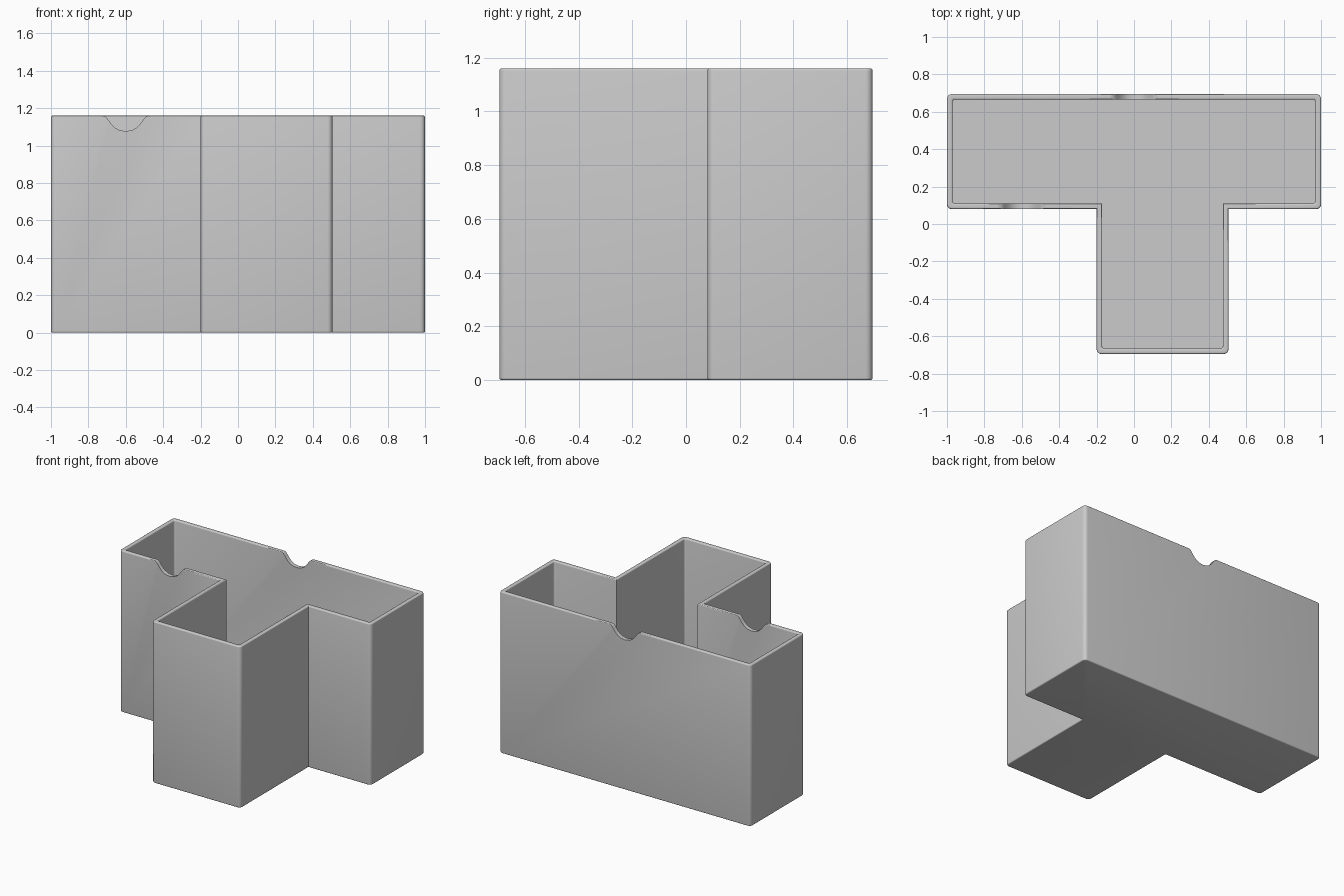
import bpy, bmesh
from math import cos, sin, pi
from mathutils import Vector

if "Cube" in bpy.data.objects:
    bpy.data.objects.remove(bpy.data.objects["Cube"])

HEIGHT, WALL, EDGE, FLOOR = 1.16, 0.03, 0.008, 0.03
CORNER, INNER_CORNER, ARC = 0.026, 0.012, 5

# T-shaped plan, counter-clockwise
PLAN = [Vector(p) for p in ((-1, 0.08), (-0.2, 0.08), (-0.2, -0.695), (0.505, -0.695),
                            (0.505, 0.08), (1, 0.08), (1, 0.695), (-1, 0.695))]

grey = bpy.data.materials.new("plain_grey")
grey.use_nodes = True
grey.diffuse_color = (0.6, 0.6, 0.6, 1)
grey.node_tree.nodes["Principled BSDF"].inputs["Base Color"].default_value = (0.6, 0.6, 0.6, 1)


def outline(inset):
    """Plan moved inward, with outward corners rounded and inward corners sharp."""
    radius = max(CORNER - inset, INNER_CORNER)
    points = []
    for i, p in enumerate(PLAN):
        a = (p - PLAN[i - 1]).normalized()
        b = (PLAN[(i + 1) % len(PLAN)] - p).normalized()
        na, nb = Vector((-a.y, a.x)), Vector((-b.y, b.x))
        corner = p + (na + nb) * inset
        if a.cross(b) < 0:
            points.append(corner)
            continue
        centre = corner + (na + nb) * radius
        for k in range(ARC + 1):
            t = k / ARC * pi / 2
            points.append(centre - (na * cos(t) + nb * sin(t)) * radius)
    return points


def make_object(name, bm):
    bmesh.ops.recalc_face_normals(bm, faces=bm.faces)
    mesh = bpy.data.meshes.new(name)
    bm.to_mesh(mesh)
    bm.free()
    mesh.materials.append(grey)
    obj = bpy.data.objects.new(name, mesh)
    bpy.context.collection.objects.link(obj)
    return obj


# Wall section: inset and height, from the underside over the rim to the floor
steps = [k / 4 * pi / 2 for k in range(5)]
section = [(EDGE * (1 - sin(t)), EDGE * (1 - cos(t))) for t in steps]
section += [(EDGE * (1 - cos(t)), HEIGHT - EDGE * (1 - sin(t))) for t in steps]
section += [(WALL - EDGE * (1 - sin(t)), HEIGHT - EDGE * (1 - cos(t))) for t in steps]
section += [(WALL, FLOOR)]

# Open box
bm = bmesh.new()
rings = [[bm.verts.new((p.x, p.y, z)) for p in outline(inset)] for inset, z in section]
for low, high in zip(rings, rings[1:]):
    for i in range(len(low)):
        bm.faces.new((low[i - 1], low[i], high[i], high[i - 1]))
bm.faces.new(rings[0])
bm.faces.new(rings[-1])
box = make_object("open_box", bm)


# Finger notches with a flared, rounded profile
half = ((0.13, 0), (0.115, 0.002), (0.105, 0.008), (0.095, 0.02), (0.085, 0.034), (0.072, 0.05),
        (0.056, 0.065), (0.038, 0.075), (0.019, 0.08), (0, 0.082))


def cut_notch(x, y):
    curve = [(-w, d) for w, d in half] + [(w, d) for w, d in half[-2::-1]]
    shape = [(x + w, HEIGHT - d) for w, d in curve] + [(x + 0.13, 1.3), (x - 0.13, 1.3)]
    bm = bmesh.new()
    face = bm.faces.new([bm.verts.new((px, y - 0.05, pz)) for px, pz in shape])
    moved = bmesh.ops.extrude_face_region(bm, geom=[face])["geom"]
    bmesh.ops.translate(bm, vec=(0, 0.1, 0),
                        verts=[v for v in moved if isinstance(v, bmesh.types.BMVert)])
    cutter = make_object("notch_cutter", bm)
    cutter.hide_render = True
    mod = box.modifiers.new("notch", 'BOOLEAN')
    mod.operation, mod.solver, mod.object = 'DIFFERENCE', 'EXACT', cutter
    bpy.ops.object.modifier_apply(modifier=mod.name)
    bpy.data.objects.remove(cutter)


bpy.context.view_layer.objects.active = box
box.select_set(True)
cut_notch(-0.6, 0.08 + WALL / 2)
cut_notch(0, 0.695 - WALL / 2)
bpy.ops.object.shade_smooth_by_angle(angle=0.6)
